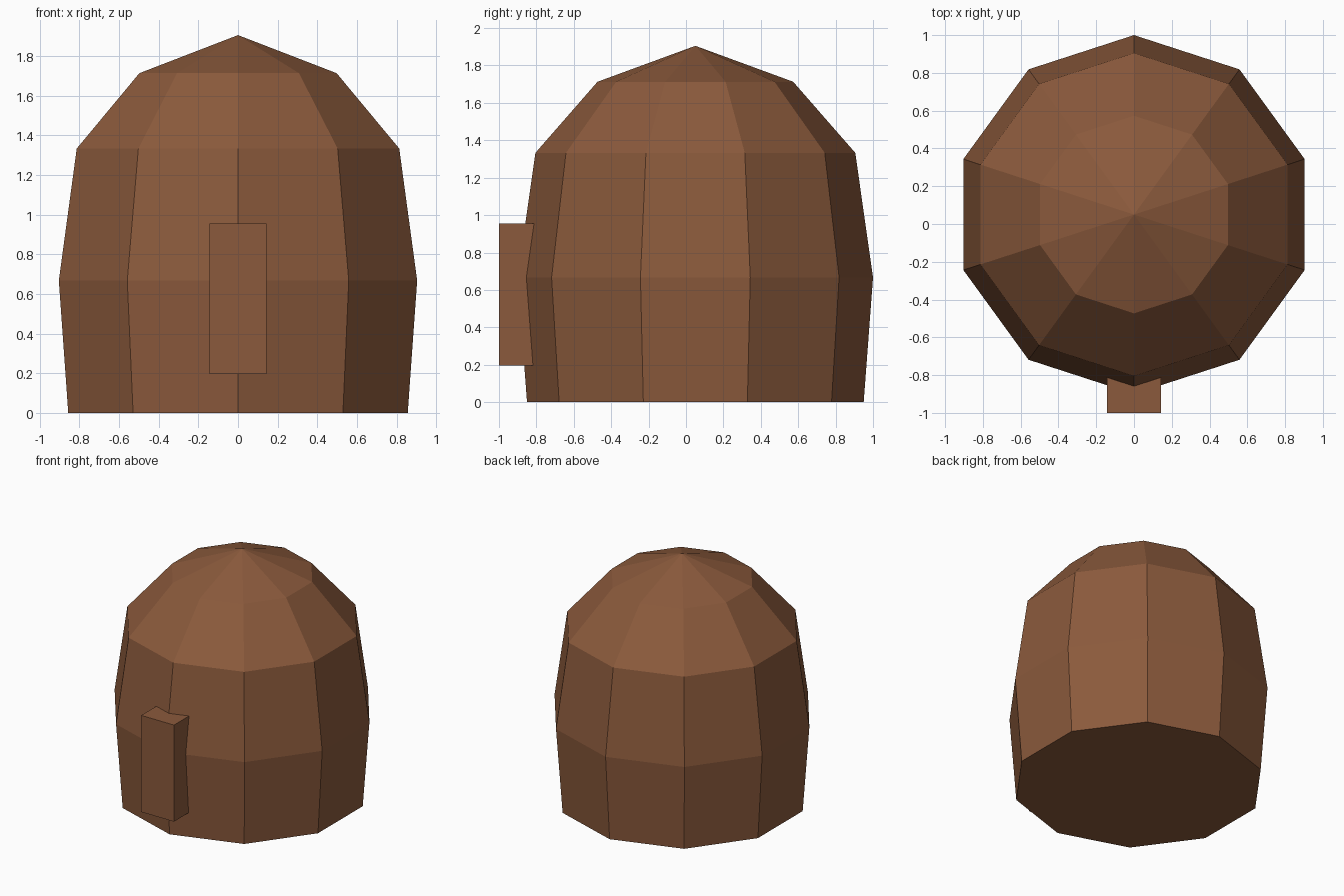
import bpy, bmesh, math
from mathutils import Matrix

cube = bpy.data.objects.get("Cube")
if cube:
    bpy.data.objects.remove(cube, do_unlink=True)

SIDES = 10
CENTRE_Y = 0.05

# One brown for the whole hut
brown = bpy.data.materials.new("warm_brown")
colour = (0.258, 0.102, 0.045, 1.0)
brown.diffuse_color = colour
brown.use_nodes = True
shader = next(n for n in brown.node_tree.nodes if n.type == 'BSDF_PRINCIPLED')
shader.inputs["Base Color"].default_value = colour
shader.inputs["Roughness"].default_value = 0.9


def make_object(name, bm):
    bmesh.ops.recalc_face_normals(bm, faces=bm.faces)
    mesh = bpy.data.meshes.new(name)
    bm.to_mesh(mesh)
    bm.free()
    mesh.materials.append(brown)
    obj = bpy.data.objects.new(name, mesh)
    bpy.context.collection.objects.link(obj)
    return obj


# Domed body: ten-sided rings (radius, height) closed by an apex
profile = [(0.90, 0.0), (0.95, 0.667), (0.855, 1.333), (0.523, 1.713)]
apex_height = 1.905
bm = bmesh.new()
rings = []
for radius, z in profile:
    ring = []
    for i in range(SIDES):
        a = math.pi / 2 + math.tau * i / SIDES
        ring.append(bm.verts.new((radius * math.cos(a),
                                  CENTRE_Y + radius * math.sin(a), z)))
    rings.append(ring)
apex = bm.verts.new((0, CENTRE_Y, apex_height))
bm.faces.new(rings[0][::-1])
for i in range(SIDES):
    j = (i + 1) % SIDES
    for low, high in zip(rings, rings[1:]):
        bm.faces.new((low[i], low[j], high[j], high[i]))
    bm.faces.new((rings[-1][i], rings[-1][j], apex))
make_object("hut_body", bm)

# Door block sunk into the front corner
bm = bmesh.new()
size = Matrix.Diagonal((0.285, 0.2, 0.76, 1))
bmesh.ops.create_cube(bm, size=1, matrix=Matrix.Translation((0, -0.9, 0.575)) @ size)
make_object("door", bm)
